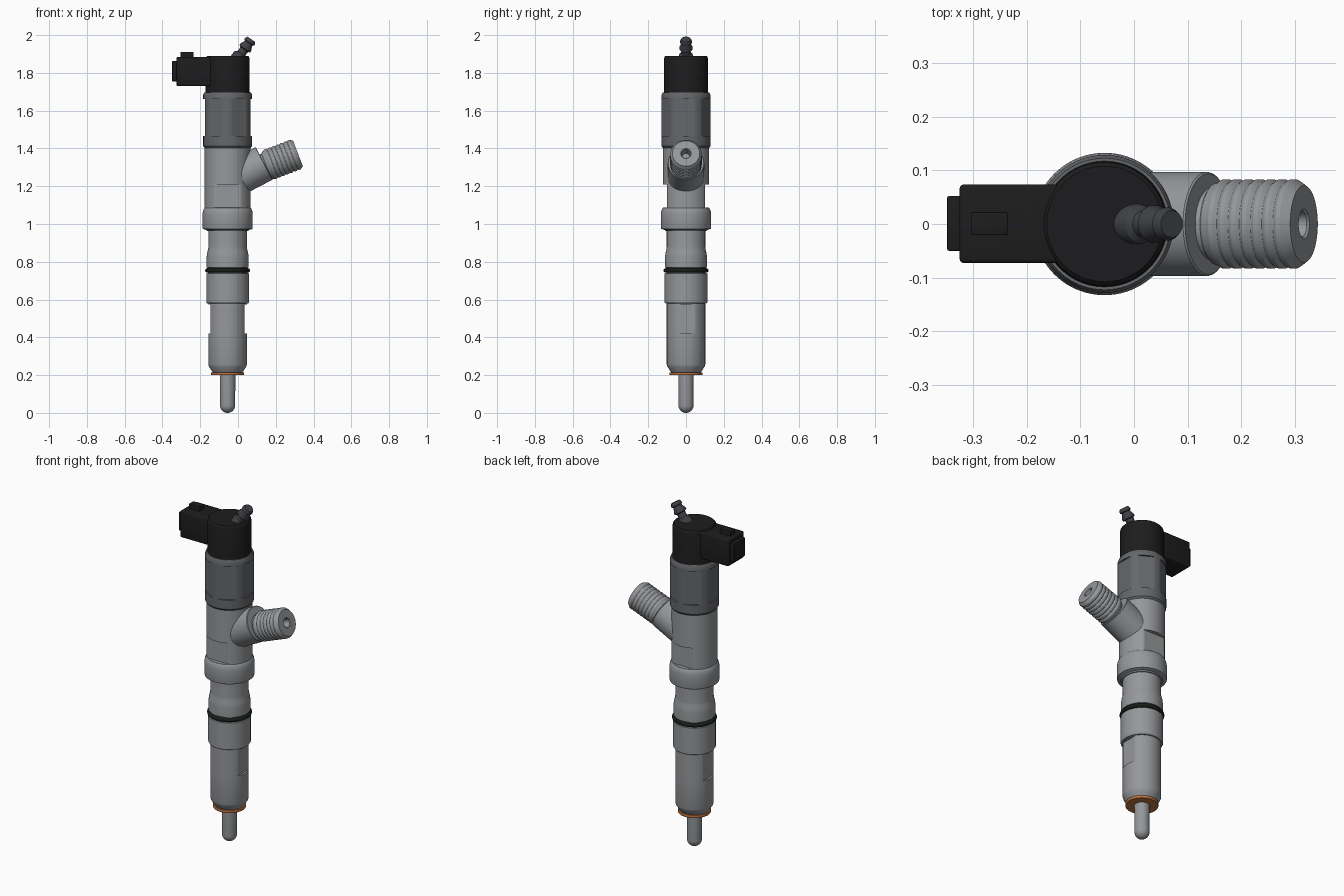
import bpy, bmesh
from math import cos, sin, pi, radians
from mathutils import Matrix, Vector

if "Cube" in bpy.data.objects:
    bpy.data.objects.remove(bpy.data.objects["Cube"])

AX = -0.055  # x of the injector's main axis
MAIN = Matrix.Translation((AX, 0, 0))


def material(name, rgb):
    m = bpy.data.materials.new(name)
    m.diffuse_color = (*rgb, 1)
    m.use_nodes = True
    m.node_tree.nodes["Principled BSDF"].inputs["Base Color"].default_value = m.diffuse_color
    return m


BLACK = material("black_plastic", (0.012, 0.012, 0.013))
RUBBER = material("rubber", (0.008, 0.012, 0.009))
COPPER = material("copper", (0.5, 0.17, 0.05))
DARK = material("dark_steel", (0.13, 0.135, 0.145))
FITTING = material("fitting_grey", (0.05, 0.053, 0.06))
STEEL = material("steel", (0.30, 0.31, 0.325))


def finish(name, bm, mat):
    bmesh.ops.remove_doubles(bm, verts=bm.verts, dist=1e-5)
    bmesh.ops.recalc_face_normals(bm, faces=bm.faces)
    me = bpy.data.meshes.new(name)
    bm.to_mesh(me)
    bm.free()
    me.materials.append(mat)
    ob = bpy.data.objects.new(name, me)
    bpy.context.collection.objects.link(ob)
    return ob


def lathe(name, profile, mat, matrix=MAIN, flats=None, seg=96):
    """Revolve (r, z) points; flats = (z0, z1, distance, angles) shaves planar faces."""
    if flats:
        z0, z1, dist, angles = flats
        e = 0.0005
        out = []
        for (ra, za), (rb, zb) in zip(profile, profile[1:]):
            out.append((ra, za, False))
            for z, cut in ((z0, False), (z0 + e, True), (z1 - e, True), (z1, False)):
                if za < z < zb:
                    out.append((ra + (rb - ra) * (z - za) / (zb - za), z, cut))
        profile = out + [(*profile[-1], False)]
    bm = bmesh.new()
    rings = []
    for p in profile:
        ring = []
        for i in range(seg):
            a = 2 * pi * i / seg
            v = Vector((p[0] * cos(a), p[0] * sin(a), p[1]))
            if len(p) > 2 and p[2]:
                for t in angles:
                    n = Vector((cos(radians(t)), sin(radians(t)), 0))
                    v -= n * max(0, v.dot(n) - dist)
            ring.append(bm.verts.new(matrix @ v))
        rings.append(ring)
    for a, b in zip(rings, rings[1:]):
        for i in range(seg):
            j = (i + 1) % seg
            bm.faces.new((a[i], a[j], b[j], b[i]))
    return finish(name, bm, mat)


def box(name, lo, hi, mat, bevel):
    bm = bmesh.new()
    lo, hi = Vector(lo), Vector(hi)
    size = hi - lo
    bmesh.ops.create_cube(bm, size=1, matrix=Matrix.Translation((lo + hi) / 2)
                          @ Matrix.Diagonal((*size, 1)))
    bmesh.ops.bevel(bm, geom=bm.edges[:], offset=bevel, segments=3,
                    profile=0.5, affect='EDGES')
    return finish(name, bm, mat)


def along(point, degrees):
    """Frame whose local z points up-right at the given slope in the xz plane."""
    return Matrix.Translation(point) @ Matrix.Rotation(radians(90 - degrees), 4, 'Y')


# nozzle tip with rounded end
dome = [(0.04 * sin(a * pi / 16), 0.04 - 0.04 * cos(a * pi / 16)) for a in range(9)]
lathe("nozzle_tip", dome + [(0.041, 0.215), (0, 0.215)], STEEL, seg=48)

# copper sealing washer
lathe("sealing_washer", [(0.03, 0.2), (0.087, 0.2), (0.088, 0.202), (0.088, 0.213),
                         (0.087, 0.215), (0.03, 0.215)], COPPER)

# nozzle retaining nut with two shaved sides
lathe("nozzle_nut", [(0, 0.213), (0.078, 0.213), (0.084, 0.222), (0.099, 0.246), (0.102, 0.256),
                     (0.102, 0.575), (0.099, 0.583), (0, 0.583)], STEEL,
      flats=(0.42, 0.574, 0.09, (0, 180)))

# lower body with seal groove
lathe("lower_body", [(0, 0.578), (0.108, 0.578), (0.113, 0.586), (0.113, 0.738), (0.104, 0.74),
                     (0.104, 0.768), (0.111, 0.77), (0.111, 0.825), (0.109, 0.845), (0.103, 0.868),
                     (0.102, 0.88), (0.102, 0.97), (0, 0.97)], STEEL)
ring = [(0.107 + 0.012 * cos(a * pi / 8), 0.754 + 0.012 * sin(a * pi / 8)) for a in range(17)]
lathe("o_ring", ring, RUBBER)

# main body with flange and spanner flats
lathe("main_body", [(0, 0.962), (0.108, 0.962), (0.112, 0.968), (0.131, 0.974), (0.133, 0.98),
                    (0.133, 1.05), (0.131, 1.066), (0.126, 1.08), (0.122, 1.085), (0.122, 1.41),
                    (0, 1.41)], STEEL, flats=(1.086, 1.21, 0.1, (90, 270)))

# cap nut with six flats
lathe("cap_nut", [(0, 1.402), (0.122, 1.402), (0.129, 1.412), (0.129, 1.685), (0.123, 1.697),
                  (0, 1.697)], DARK, flats=(1.465, 1.662, 0.12, range(0, 360, 60)))

# solenoid cap
lathe("solenoid_cap", [(0, 1.69), (0.118, 1.69), (0.116, 1.715), (0.116, 1.876), (0.114, 1.884),
                       (0.108, 1.89), (0, 1.89)], BLACK)

# electrical connector
box("connector_housing", (-0.326, -0.073, 1.73), (-0.07, 0.074, 1.885), BLACK, 0.008)
box("connector_plug", (-0.349, -0.05, 1.755), (-0.31, 0.052, 1.862), BLACK, 0.003)
box("connector_clip", (-0.305, -0.021, 1.87), (-0.235, 0.022, 1.911), BLACK, 0.003)

# return line nipple
lathe("return_nipple", [(0, -0.01), (0.038, -0.01), (0.038, 0.035), (0.035, 0.044), (0.025, 0.052),
                        (0.023, 0.06), (0.024, 0.078), (0.035, 0.083), (0.035, 0.092),
                        (0.025, 0.113), (0.025, 0.12), (0.031, 0.124), (0.031, 0.131),
                        (0.025, 0.144), (0, 0.144)], FITTING, along((-0.012, 0, 1.86), 55), seg=48)

# inlet boss angled out of the body
lathe("inlet_boss", [(0, -0.19), (0.06, -0.19), (0.097, -0.15), (0.097, -0.003), (0.094, 0),
                     (0, 0)], STEEL, along((0.139, 0, 1.321), 27.5))

# threaded inlet with bored end
thread = []
for i in range(7):
    z = 0.03 + i * 0.0225
    thread += [(0.079, z - 0.011), (0.0835, z - 0.004), (0.0835, z + 0.004), (0.079, z + 0.011)]
lathe("threaded_inlet", [(0, -0.04), (0.068, -0.04), (0.068, 0.004), (0.076, 0.01)] + thread
      + [(0.072, 0.186), (0.028, 0.186), (0.024, 0.182), (0.018, 0.14), (0, 0.14)],
      STEEL, along((0.144, 0, 1.3065), 21))

# smooth shading with sharp edges kept
for ob in bpy.context.collection.objects:
    ob.select_set(True)
    bpy.context.view_layer.objects.active = ob
bpy.ops.object.shade_smooth_by_angle(angle=radians(30))
